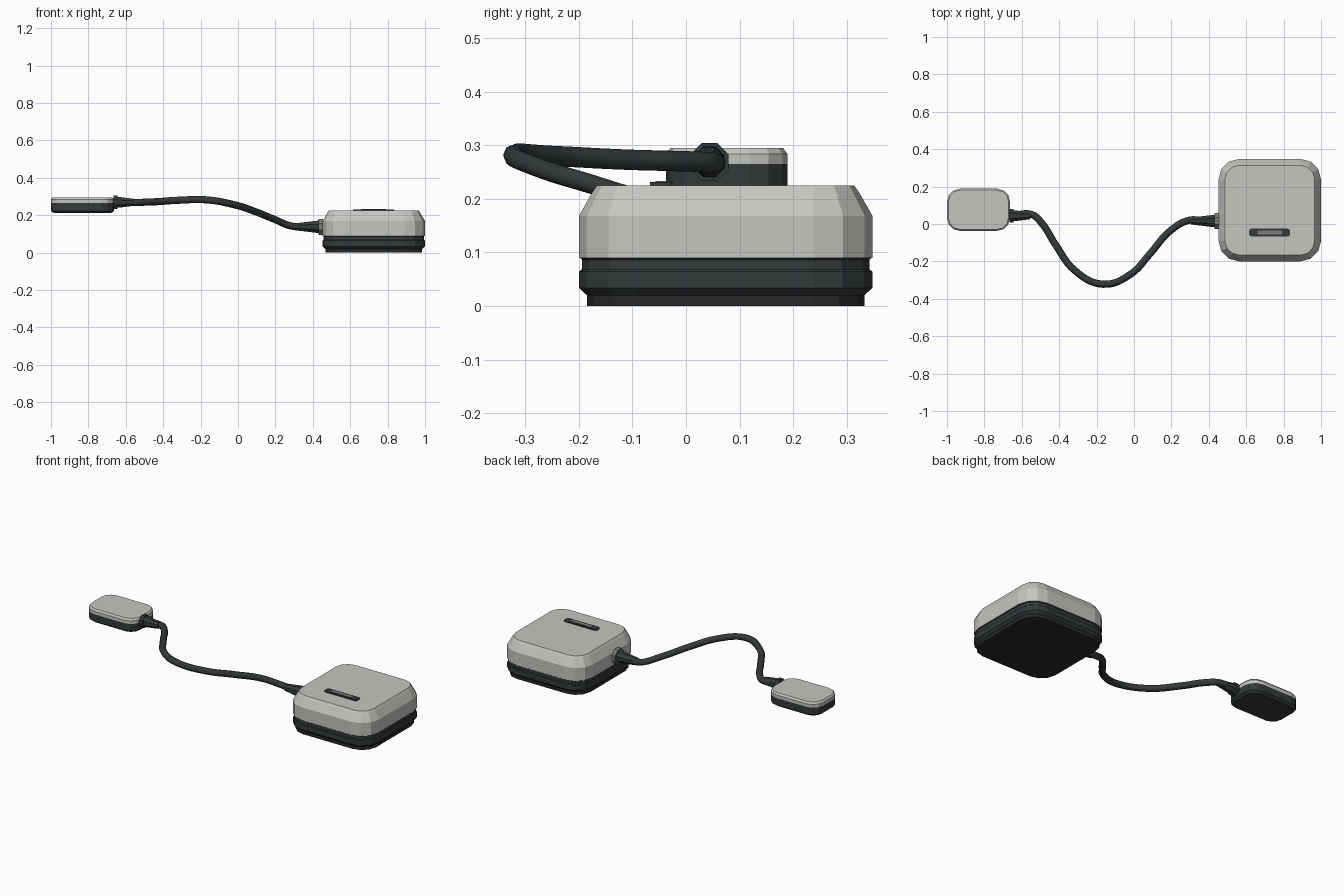
import bpy, bmesh, math
from mathutils import Vector

if "Cube" in bpy.data.objects:
    bpy.data.objects.remove(bpy.data.objects["Cube"])


def material(name, rgb):
    mat = bpy.data.materials.new(name)
    mat.use_nodes = True
    mat.diffuse_color = (*rgb, 1)
    mat.node_tree.nodes["Principled BSDF"].inputs["Base Color"].default_value = (*rgb, 1)
    return mat


LIGHT = material("warm light grey", (0.56, 0.56, 0.53))
DARK = material("charcoal", (0.034, 0.041, 0.043))
BLACK = material("rubber black", (0.02, 0.022, 0.022))
MID = material("mid grey", (0.2, 0.2, 0.185))


def finish(bm, name, mat):
    bmesh.ops.recalc_face_normals(bm, faces=bm.faces)
    mesh = bpy.data.meshes.new(name)
    bm.to_mesh(mesh)
    bm.free()
    mesh.materials.append(mat)
    obj = bpy.data.objects.new(name, mesh)
    bpy.context.collection.objects.link(obj)
    return obj


def skin(bm, rings):
    """Join rings of vertices with quads and cap both ends."""
    n = len(rings[0])
    for a, b in zip(rings, rings[1:]):
        for i in range(n):
            j = (i + 1) % n
            bm.faces.new((a[i], a[j], b[j], b[i]))
    bm.faces.new(rings[0])
    bm.faces.new(rings[-1])


def rounded_block(name, mat, centre, half, radius, profile, segs=3):
    """Rounded rectangle lofted through (inset, z) steps."""
    bm = bmesh.new()
    rings = []
    for inset, z in profile:
        r = max(radius - inset, 0.002)
        ring = []
        for q, (sx, sy) in enumerate(((1, 1), (-1, 1), (-1, -1), (1, -1))):
            for k in range(segs + 1):
                a = (q + k / segs) * math.pi / 2
                x = centre[0] + sx * (half[0] - inset - r) + r * math.cos(a)
                y = centre[1] + sy * (half[1] - inset - r) + r * math.sin(a)
                ring.append(bm.verts.new((x, y, z)))
        rings.append(ring)
    skin(bm, rings)
    return finish(bm, name, mat)


def turned(name, mat, start, profile, sides=8):
    """Round part along x through (offset, radius) steps."""
    bm = bmesh.new()
    rings = []
    for dx, r in profile:
        angles = [(i + 0.5) * math.tau / sides for i in range(sides)]
        rings.append([bm.verts.new(start + Vector((dx, r * math.cos(a), r * math.sin(a))))
                      for a in angles])
    skin(bm, rings)
    return finish(bm, name, mat)


# Large housing: foot, lower tray, seam band, upper shell
C, H, R = (0.726, 0.074), (0.274, 0.274), 0.11
rounded_block("housing_foot", BLACK, C, H, R, [(0.015, 0), (0.015, 0.022)])
rounded_block("housing_tray", DARK, C, H, R,
              [(0.015, 0.02), (0, 0.034), (0, 0.064), (0.005, 0.068)])
rounded_block("housing_seam_band", DARK, C, H, R, [(0.006, 0.066), (0.006, 0.086), (0.002, 0.09)])
rounded_block("housing_shell", LIGHT, C, H, R, [(0, 0.09), (0, 0.168), (0.025, 0.212), (0.034, 0.225)])

# Indicator slot on top of the housing
S = (0.725, -0.046)
rounded_block("indicator_frame", DARK, S, (0.109, 0.021), 0.012, [(0, 0.224), (0, 0.231)])
rounded_block("indicator_bar", MID, S, (0.066, 0.011), 0.005, [(0, 0.23), (0, 0.233)])

# Small sensor pod
P, Q, PR = (-0.8315, 0.076), (0.1685, 0.113), 0.07
rounded_block("pod_tray", DARK, P, Q, PR, [(0.015, 0.211), (0, 0.223), (0, 0.265)])
rounded_block("pod_shell", LIGHT, P, Q, PR, [(0, 0.265), (0, 0.284), (0.008, 0.295)])

# Cable
path = [(-0.65, 0.045, 0.27), (-0.545, 0.05, 0.268), (-0.49, 0, 0.27), (-0.42, -0.11, 0.273),
        (-0.315, -0.25, 0.28), (-0.165, -0.322, 0.282), (-0.02, -0.27, 0.256),
        (0.085, -0.16, 0.222), (0.19, -0.04, 0.18), (0.295, 0.02, 0.14),
        (0.37, 0.018, 0.138), (0.45, 0.015, 0.138)]
curve = bpy.data.curves.new("cable", "CURVE")
curve.dimensions = "3D"
curve.bevel_depth = 0.019
curve.bevel_resolution = 2
curve.resolution_u = 6
curve.use_fill_caps = True
spline = curve.splines.new("BEZIER")
spline.bezier_points.add(len(path) - 1)
for point, co in zip(spline.bezier_points, path):
    point.co = co
    point.handle_left_type = point.handle_right_type = "AUTO"
curve.materials.append(DARK)
cable = bpy.data.objects.new("cable", curve)
bpy.context.collection.objects.link(cable)

# Strain reliefs and collars at both cable ends
pod_end, housing_end = Vector((-0.665, 0.044, 0.269)), Vector((0.455, 0.016, 0.138))
turned("pod_collar", DARK, pod_end, [(0, 0.038), (0.022, 0.038)])
turned("pod_strain_relief", DARK, pod_end, [(0.015, 0.031), (0.045, 0.029), (0.11, 0.02)])
turned("housing_collar", MID, housing_end, [(0, 0.046), (-0.024, 0.046)])
turned("housing_strain_relief", DARK, housing_end, [(-0.015, 0.037), (-0.05, 0.033), (-0.15, 0.02)])
